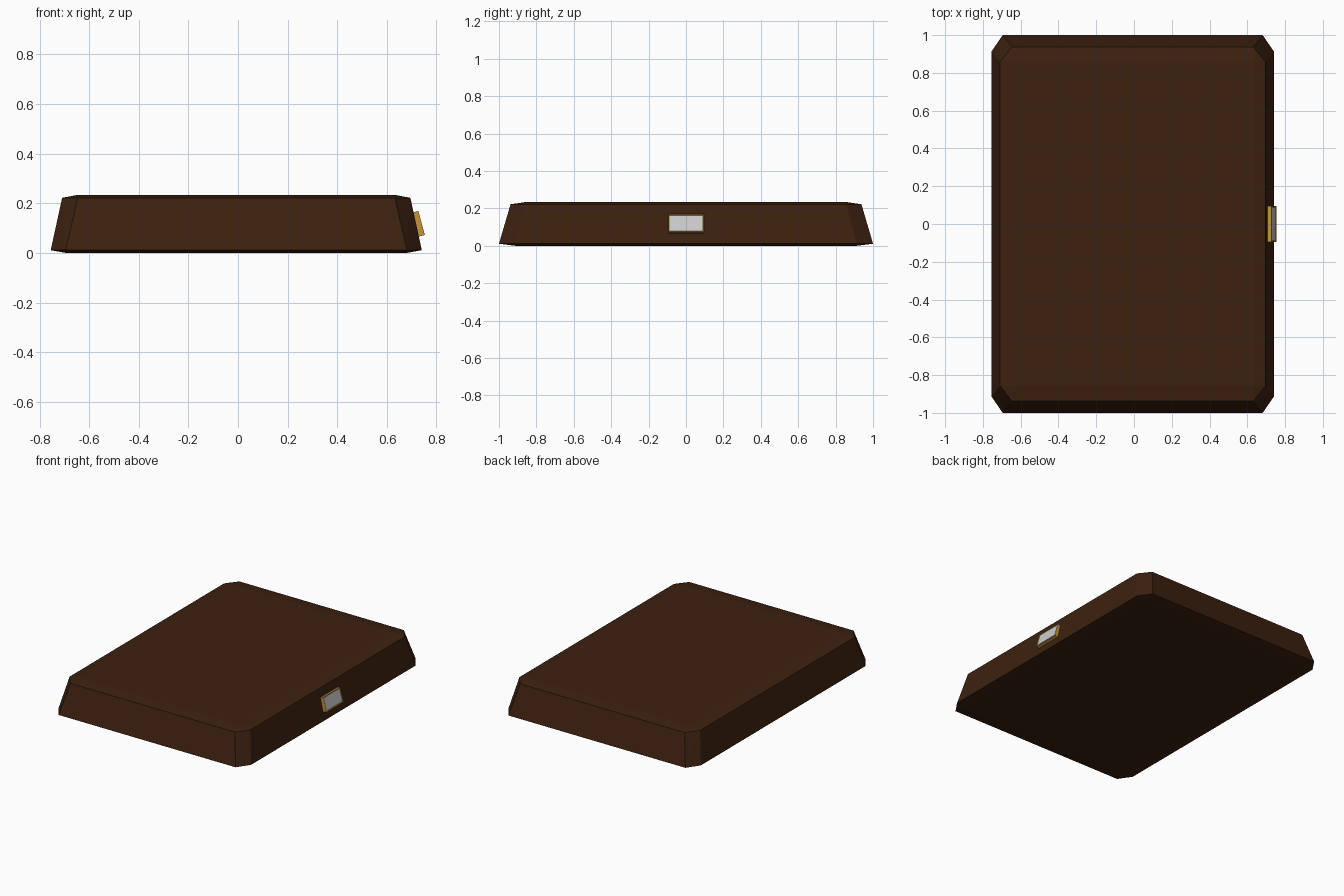
import bpy, bmesh
from math import radians
from mathutils import Matrix

if "Cube" in bpy.data.objects:
    bpy.data.objects.remove(bpy.data.objects["Cube"])


def material(name, rgb):
    m = bpy.data.materials.new(name)
    m.diffuse_color = (*rgb, 1)
    m.use_nodes = True
    m.node_tree.nodes["Principled BSDF"].inputs["Base Color"].default_value = m.diffuse_color
    return m


def finish(name, bm, mat=None):
    bmesh.ops.recalc_face_normals(bm, faces=bm.faces[:])
    me = bpy.data.meshes.new(name)
    bm.to_mesh(me)
    bm.free()
    ob = bpy.data.objects.new(name, me)
    bpy.context.collection.objects.link(ob)
    if mat:
        me.materials.append(mat)
    return ob


brown = material("dark_brown", (0.045, 0.015, 0.005))
gold = material("gold", (0.57, 0.29, 0.04))

# Tapered slab with every edge cut once: each corner is three points
bm = bmesh.new()
levels = [  # half width, half depth, flat inner width, inner depth, rim z, flat z
    (0.748, 1.0, 0.688, 0.913, 0.011, 0.0),
    (0.702, 0.938, 0.639, 0.857, 0.222, 0.234),
]
cx = -0.007
for w, d, iw, idp, rim, flat in levels:
    for sx in (-1, 1):
        for sy in (-1, 1):
            for x, y, z in ((w, idp, rim), (iw, d, rim), (iw, idp, flat)):
                bm.verts.new((cx + sx * x, sy * y, z))
bmesh.ops.convex_hull(bm, input=bm.verts[:])
bmesh.ops.dissolve_limit(bm, angle_limit=radians(1), verts=bm.verts[:], edges=bm.edges[:])
finish("slab_body", bm, brown)

# Tilted clasp on the right side; local +x is its outer face
place = Matrix.Translation((0.7402, 0, 0.1205)) @ Matrix.Rotation(radians(-15), 4, 'Y')


def clasp_box(depth, width, height, front):
    b = bmesh.new()
    m = place @ Matrix.Translation((front - depth / 2, 0, 0)) @ Matrix.Diagonal((depth, width, height, 1))
    bmesh.ops.create_cube(b, size=1, matrix=m)
    return b


# Gold frame with a shallow recess
bm = clasp_box(0.035, 0.192, 0.1, 0)
bmesh.ops.recalc_face_normals(bm, faces=bm.faces[:])
outer = max(bm.faces, key=lambda f: f.calc_center_median().x)
bmesh.ops.inset_region(bm, faces=[outer], thickness=0.007)
normal = (place.to_3x3() @ Matrix.Identity(3)).col[0]
bmesh.ops.translate(bm, verts=outer.verts[:], vec=normal * -0.005)
finish("clasp_frame", bm, gold)

# Grey plate inside the frame
finish("clasp_plate", clasp_box(0.01, 0.178, 0.086, -0.002))
